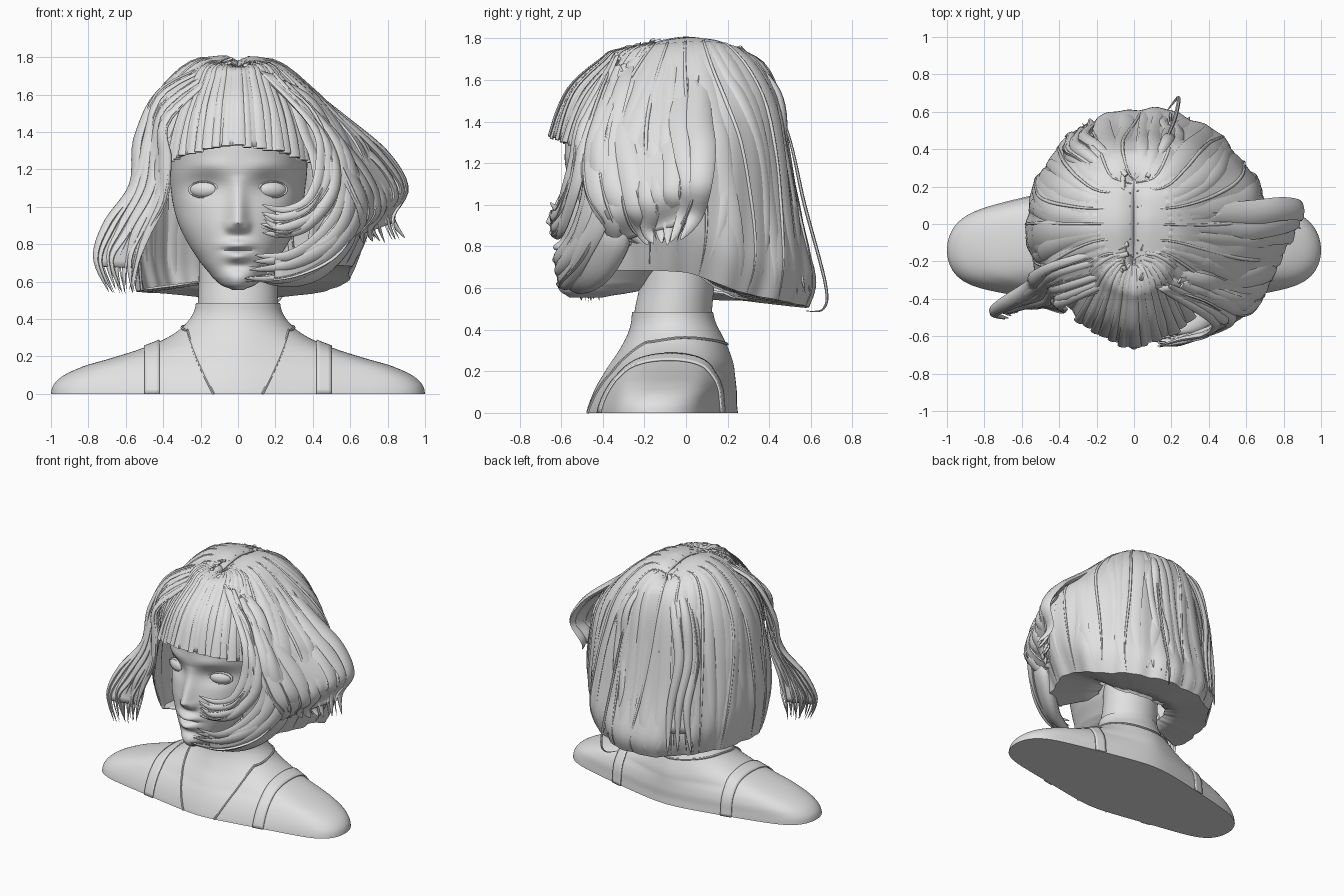
import bpy, bmesh, math, random
from mathutils import Vector as V

if "Cube" in bpy.data.objects:
    bpy.data.objects.remove(bpy.data.objects["Cube"])

random.seed(4)
grey = bpy.data.materials.new("clay_grey")
grey.diffuse_color = (0.75, 0.75, 0.75, 1)
grey.use_nodes = True
grey.node_tree.nodes["Principled BSDF"].inputs["Base Color"].default_value = grey.diffuse_color


def spline(keys, t):
    """Smooth curve through equally spaced keys, t from 0 to len - 1."""
    n = len(keys)
    i = max(0, min(int(t), n - 2))
    f = t - i
    p = [V(keys[max(0, min(n - 1, i + k))]) for k in (-1, 0, 1, 2)]
    m0, m1 = (p[2] - p[0]) / 2, (p[3] - p[1]) / 2
    return (p[1] * (2*f**3 - 3*f*f + 1) + m0 * (f**3 - 2*f*f + f)
            + p[2] * (3*f*f - 2*f**3) + m1 * (f**3 - f*f))


def table(rows, x):
    """Look up a table whose first column is the (uneven) position."""
    i = 0
    while i < len(rows) - 2 and x > rows[i + 1][0]:
        i += 1
    f = (x - rows[i][0]) / (rows[i + 1][0] - rows[i][0])
    return spline([r[1:] for r in rows], i + max(0, min(1, f)))


def build(name, grids, closed=True, caps=True, thick=0, angle=50):
    """Make one object from grids of points (rows of equal length)."""
    bm = bmesh.new()
    for rows in grids:
        vs = [[bm.verts.new(p) for p in row] for row in rows]
        n = len(rows[0])
        for a, b in zip(vs, vs[1:]):
            for j in range(n if closed else n - 1):
                k = (j + 1) % n
                bm.faces.new((a[j], a[k], b[k], b[j]))
        if caps:
            bm.faces.new(vs[0])
            bm.faces.new(vs[-1])
    bmesh.ops.recalc_face_normals(bm, faces=bm.faces)
    me = bpy.data.meshes.new(name)
    bm.to_mesh(me)
    bm.free()
    ob = bpy.data.objects.new(name, me)
    bpy.context.collection.objects.link(ob)
    me.materials.append(grey)
    bpy.ops.object.select_all(action='DESELECT')
    ob.select_set(True)
    bpy.context.view_layer.objects.active = ob
    bpy.ops.object.shade_smooth_by_angle(angle=math.radians(angle))
    if thick:
        s = ob.modifiers.new("thickness", 'SOLIDIFY')
        s.thickness, s.offset = thick, 0


def ellipse(z, a, yc, b, n):
    return [V((a * math.sin(2*math.pi*i/n), yc - b * math.cos(2*math.pi*i/n), z)) for i in range(n)]


# Torso and neck: z, half width, centre y, half depth
TORSO = [(0, 1, -.115, .365), (.05, .985, -.11, .355), (.1, .93, -.1, .345), (.15, .82, -.09, .33),
         (.19, .68, -.08, .315), (.23, .55, -.07, .3), (.28, .42, -.06, .275), (.33, .33, -.055, .25),
         (.38, .275, -.055, .225), (.43, .24, -.06, .205), (.485, .225, -.065, .195)]
NECK = [(.47, .214, -.063, .187), (.6, .21, -.045, .18), (.9, .21, -.03, .18)]


def section(x, a, yc, b):
    """Centre and half depth of the torso at x: blunt shoulders low down, round at the neck."""
    u = min(1, abs(x) / a)
    k = max(0, min(1, (a - .25) / .4))
    blunt = (1 - .58 * (math.sqrt(u*u + .02) - .14)) * math.sqrt(1 - u**14)
    return yc - .025 * k * u * u, b * (k * blunt + (1 - k) * math.sqrt(1 - u*u))


def torso_point(ang, z, grow=0):
    a, yc, b = table(TORSO, z)
    x = a * math.sin(ang)
    yc, d = section(x, a, yc, b)
    return V((x + grow * math.sin(ang), yc - math.copysign(d + grow * abs(math.cos(ang)), math.cos(ang)), z))


build("torso", [[[torso_point(2*math.pi*(i + .5)/160, .485 * k / 40) for i in range(160)] for k in range(41)]])
build("neck", [[ellipse(z, *table(NECK, z), 64) for z in [.47 + .43 * i / 12 for i in range(13)]]])


def sweep(pts, w, h, sides=6, centre=V((0, 0, 1)), taper=True):
    """Flattened tube along points, its flat side facing away from centre."""
    rows, n = [], len(pts)
    for i, p in enumerate(pts):
        u = i / (n - 1)
        t = (pts[min(i + 1, n - 1)] - pts[max(i - 1, 0)]).normalized()
        out = p - centre
        out = (out - t * out.dot(t)).normalized()
        s = t.cross(out)
        k = min(1, .3 + 2 * u) * (1 - u**4) + .03 if taper else 1
        rows.append([p + s * w * k * math.cos(2*math.pi*j/sides) + out * h * k * math.sin(2*math.pi*j/sides)
                     for j in range(sides)])
    return rows


# Shoulder straps, wrapped over the torso
def strap_point(x, ang):
    lo, hi = 0, .6
    for _ in range(30):
        r = (lo + hi) / 2
        y, z = -.1 + r * math.cos(ang), r * math.sin(ang)
        a, yc, b = table(TORSO, min(z, .485))
        yc, d = section(x, a, yc, b)
        if abs(x) < a and abs(y - yc) < d:
            lo = r
        else:
            hi = r
    return V((x, -.1 + (lo + .006) * math.cos(ang), (lo + .006) * math.sin(ang)))


for s, side in ((1, "left"), (-1, "right")):
    build(side + "_strap", [[[strap_point(s * x, math.pi * i / 40) for x in (.42, .44, .46, .48, .5)]
                             for i in range(41)]], closed=False, caps=False, thick=.009, angle=30)

# Thin halter cord: up the chest and around the back of the neck
half = []
for i in range(41):
    x, z = spline([(.13, 0), (.175, .09), (.22, .19), (.25, .27), (.268, .34)], i / 10)
    half.append(torso_point(math.asin(x / table(TORSO, z)[0]), max(z, 0), .003))
end = math.degrees(math.asin(.268 / table(TORSO, .34)[0]))
for i in range(1, 41):
    g = end + (180 - end) * i / 40
    half.append(torso_point(math.radians(g), spline([(.34, 0), (.362, 0), (.35, 0), (.33, 0)], i * 3 / 40)[0], .003))
cord = half + [V((-p.x, p.y, p.z)) for p in reversed(half[:-1])]
build("halter_cord", [sweep(cord, .007, .007, 6, V((0, -.06, .1)), False)])

# Head: z, half width, front y, back y
HEAD = [(.555, .03, -.56, -.4), (.58, .09, -.595, -.25), (.62, .135, -.605, -.12), (.7, .2, -.6, 0),
        (.8, .265, -.597, .1), (.9, .315, -.59, .2), (1, .345, -.575, .3), (1.1, .36, -.565, .35),
        (1.2, .37, -.58, .37), (1.4, .37, -.57, .36), (1.55, .31, -.48, .3), (1.66, .16, -.3, .15)]


def gauss(d, s):
    return math.exp(-(d / s)**2)


def relief(x, z):
    """Depth change for brow, eye sockets, nose, lips and chin."""
    ax = abs(x)
    nose = max(0, min(1, (1.17 - z) / .25)) * max(0, min(1, (z - .845) / .07))
    d = -.085 * nose * gauss(x, .042 + .008 * nose)
    d -= .02 * gauss(ax - .045, .022) * gauss(z - .89, .025)
    d += .04 * gauss(ax - .17, .1) * gauss(z - 1.11, .07)
    d -= .012 * gauss(ax - .15, .12) * gauss(z - 1.22, .04)
    d -= .042 * gauss(x, .08) * gauss(z - .797, .028)
    d -= .045 * gauss(x, .065) * gauss(z - .735, .028)
    d += .035 * gauss(x, .06) * gauss(z - .768, .009)
    d += .015 * gauss(x, .07) * gauss(z - .68, .025)
    return d - .015 * gauss(x, .08) * gauss(z - .62, .04)


def head_ring(z):
    a, yf, yb = table(HEAD, z)
    ring = ellipse(z, a, (yf + yb) / 2, (yb - yf) / 2, 192)
    for p in ring:
        if p.y < (yf + yb) / 2:
            p.y += relief(p.x, z)
    return ring


build("head", [[head_ring(.555 + 1.105 * i / 120) for i in range(121)]])

# Blank eyes with lids
a, yf, yb = table(HEAD, 1.09)
eye_y = (yf + yb) / 2 - (yb - yf) / 2 * math.sqrt(1 - (.18 / a)**2) + relief(.18, 1.09)
for s, side in ((1, "left"), (-1, "right")):
    bpy.ops.mesh.primitive_uv_sphere_add(segments=32, ring_count=20, location=(s * .182, eye_y + .005, 1.092),
                                         rotation=(0, 0, s * .4))
    eye = bpy.context.object
    eye.name, eye.scale = side + "_eye", (.083, .04, .045)
    eye.data.materials.append(grey)
    bpy.ops.object.shade_smooth()
    bpy.ops.mesh.primitive_torus_add(major_segments=40, minor_segments=8, major_radius=1, minor_radius=.12,
                                     location=(s * .182, eye_y - .008, 1.092), rotation=(math.pi / 2, 0, s * .4))
    lid = bpy.context.object
    lid.name, lid.scale = side + "_eyelids", (.082, .042, .1)
    lid.data.materials.append(grey)
    bpy.ops.object.shade_smooth()

# Hair surface: profiles (radius, z) from parting to hem at several azimuths
SIDES = [(-52, [(0, 1.77), (.25, 1.74), (.45, 1.59), (.56, 1.38), (.66, 1.15), (.64, .9), (.6, .68)]),
         (0, [(0, 1.8), (.25, 1.74), (.5, 1.5), (.68, 1.32), (.73, 1.1), (.7, .88), (.6, .67)]),
         (24, [(0, 1.79), (.25, 1.75), (.5, 1.53), (.63, 1.3), (.67, 1.0), (.67, .75), (.61, .58)]),
         (50, [(0, 1.775), (.3, 1.74), (.5, 1.55), (.58, 1.25), (.62, .95), (.65, .7), (.61, .53)]),
         (90, [(0, 1.74), (.37, 1.71), (.46, 1.57), (.49, 1.25), (.54, .9), (.61, .63), (.58, .5)]),
         (135, [(0, 1.775), (.3, 1.74), (.45, 1.57), (.52, 1.25), (.55, .95), (.57, .7), (.53, .53)]),
         (180, [(0, 1.8), (.25, 1.76), (.43, 1.58), (.52, 1.35), (.55, 1.1), (.57, .83), (.53, .54)]),
         (228, [(0, 1.77), (.23, 1.75), (.41, 1.6), (.51, 1.4), (.54, 1.15), (.59, .88), (.6, .56)])]
TEMPLE = [(0, 1.77), (.25, 1.745), (.37, 1.62), (.47, 1.45), (.52, 1.32), (.54, 1.22)]
FRINGE = [(222, TEMPLE), (270, [(0, 1.76), (.36, 1.735), (.43, 1.68), (.54, 1.57), (.6, 1.45), (.645, 1.31)]),
          (318, TEMPLE)]


def hair(prof, phi, t, lift=0):
    r, z = table([(a, *spline(p, t * (len(p) - 1))) for a, p in prof], phi)
    q = math.radians(phi)
    r *= 1 + .016 * t * math.cos(13 * q + 2 * t) + .008 * t * math.cos(29 * q + 4 * t)
    k = max(0, 1 - t)**4
    x = r * math.cos(q)
    p = V((x, (.25 * k + r * (1 - k)) * math.sin(q), z + .01 - .035 * gauss(x, .04) * max(0, 1 - 4 * t)))
    return p + (p - V((0, 0, 1))).normalized() * lift


def front_edge(t):
    """Azimuth where the hair body ends, drawn back towards the hem."""
    return 228 - 30 * max(0, (t - .45) / .55)**1.3


# Main hair body, with the hem tucked in towards the neck
rows = [[hair(SIDES, -52 + (front_edge(i / 40) + 52) * j / 140, i / 40) for j in range(141)] for i in range(41)]
for f, dz in ((.88, .008), (.62, .025), (.42, .04)):
    rows.append([V((p.x * f, p.y * f, p.z + dz)) for p in rows[40]])
build("hair_body", [rows], closed=False, caps=False, thick=.012)

# Locks lying on the hair body, wide ones and fine ones
locks = []
for i in range(38):
    phi, bend, wide = -48 + 272 * i / 37, random.uniform(-7, 7), i % 3 != 1
    path = [hair(SIDES, max(-52, min(front_edge(k / 8), phi + bend * math.sin(5 * k / 8 + i))), .02 + .97 * k / 8,
                 .001 if wide else .008) for k in range(9)]
    w = random.uniform(.035, .065) if wide else .01
    locks.append(sweep([spline(path, k * 8 / 26) for k in range(27)], w, .013 if wide else .009, 8))
build("hair_locks", locks)

# Straight fringe: backing surface plus cut strips
build("fringe_backing", [[[hair(FRINGE, 222 + 2 * j, .02 + .96 * i / 16) for j in range(49)] for i in range(17)]],
      closed=False, caps=False, thick=.012)
strips = []
for i in range(19):
    phi = 224 + 92 * i / 18 + random.uniform(-1.2, 1.2)
    path = [hair(FRINGE, phi, .08 + random.uniform(.9, .93) * k / 18, .004 + .005 * (i % 2)) for k in range(19)]
    rows = sweep(path, random.choice((.026, .036)), .009, 8, V((0, 0, 1)), False)
    for k, row in enumerate(rows):    # narrow towards the parting
        for j, p in enumerate(row):
            row[j] = path[k] + (p - path[k]) * (.3 + .7 * k / 18)
    strips.append(rows)
build("fringe_strips", strips)


def family(name, a, b, n, w, h):
    """Locks blending from path a to path b, fine strays between, and a sheet behind."""
    out, m = [], len(a) - 1
    for i in range(n):
        for fine in (0, 1):
            f = (i + .5 * fine) / (n - 1)
            c = [V(p).lerp(V(q), f) + V([random.uniform(-.015, .015) for _ in range(3)]) for p, q in zip(a, b)]
            out.append(sweep([spline(c, k * m / 32) for k in range(33)],
                             w * (.16 if fine else 1), h * (.6 if fine else 1), 8))
    build(name, out)
    build(name + "_backing", [[[spline(a, k * m / 32).lerp(spline(b, k * m / 32), j / 12) for j in range(13)]
                               for k in range(29)]], closed=False, caps=False, thick=.02)


# Windblown side
family("windblown_locks",
       [(.04, .1, 1.79), (.32, .07, 1.68), (.6, .06, 1.44), (.8, .09, 1.27), (.9, .08, 1.1), (.83, .03, .95), (.88, -.04, .82)],
       [(.04, -.28, 1.75), (.36, -.38, 1.56), (.5, -.45, 1.32), (.63, -.44, 1.1), (.68, -.38, .95), (.6, -.32, .85), (.58, -.22, .82)],
       8, .065, .022)

# Curls sweeping in over the cheek
curl_top = [(.12, -.34, 1.72), (.4, -.5, 1.42), (.45, -.54, 1.2), (.38, -.59, 1.03), (.25, -.63, .97), (.13, -.65, 1.0)]
curl_mid = [(.2, -.33, 1.7), (.47, -.48, 1.36), (.52, -.52, 1.1), (.4, -.58, .93), (.25, -.63, .85), (.13, -.64, .87)]
curl_low = [(.28, -.3, 1.64), (.58, -.4, 1.3), (.63, -.4, 1.0), (.52, -.5, .77), (.3, -.59, .64), (.04, -.62, .61)]
family("upper_curls", curl_top, curl_mid, 6, .036, .018)
family("lower_curls", [V(p).lerp(V(q), .5) for p, q in zip(curl_mid, curl_low)], curl_low, 4, .055, .022)
cheek = [(.48, -.33, 1.2), (.56, -.36, .95), (.47, -.43, .77), (.32, -.52, .66), (.12, -.57, .61)]
build("cheek_lock", [sweep([spline(cheek, k / 8) for k in range(33)], .14, .07, 16)])

# Opposite side, flicking outwards
family("flicked_locks",
       [(-.04, -.12, 1.79), (-.4, -.22, 1.63), (-.52, -.28, 1.37), (-.57, -.33, 1.12), (-.7, -.42, .9), (-.77, -.48, .73), (-.69, -.5, .55)],
       [(-.06, -.3, 1.74), (-.37, -.42, 1.47), (-.38, -.45, 1.25), (-.4, -.45, 1.05), (-.48, -.43, .87), (-.55, -.42, .72), (-.56, -.43, .54)],
       8, .04, .02)

# Raised bundles down the back, and one loose strand
family("back_left_bundle", [(.06, .25, 1.75), (.16, .43, 1.54), (.18, .48, 1.25), (.17, .54, .9), (.22, .6, .57)],
       [(.08, .2, 1.76), (.24, .4, 1.55), (.28, .45, 1.25), (.26, .5, .9), (.3, .56, .57)], 3, .035, .02)
family("back_right_bundle", [(-.05, .25, 1.75), (-.2, .4, 1.57), (-.26, .46, 1.25), (-.22, .51, .9), (-.25, .56, .57)],
       [(-.05, .18, 1.77), (-.28, .34, 1.58), (-.36, .4, 1.25), (-.33, .46, .9), (-.36, .47, .57)], 3, .035, .02)
loose = [(.09, .28, 1.71), (.18, .47, 1.4), (.22, .57, 1.0), (.24, .67, .62), (.22, .66, .5), (.15, .57, .49)]
build("loose_back_strand", [sweep([spline(loose, k / 8) for k in range(41)], .011, .008)])
